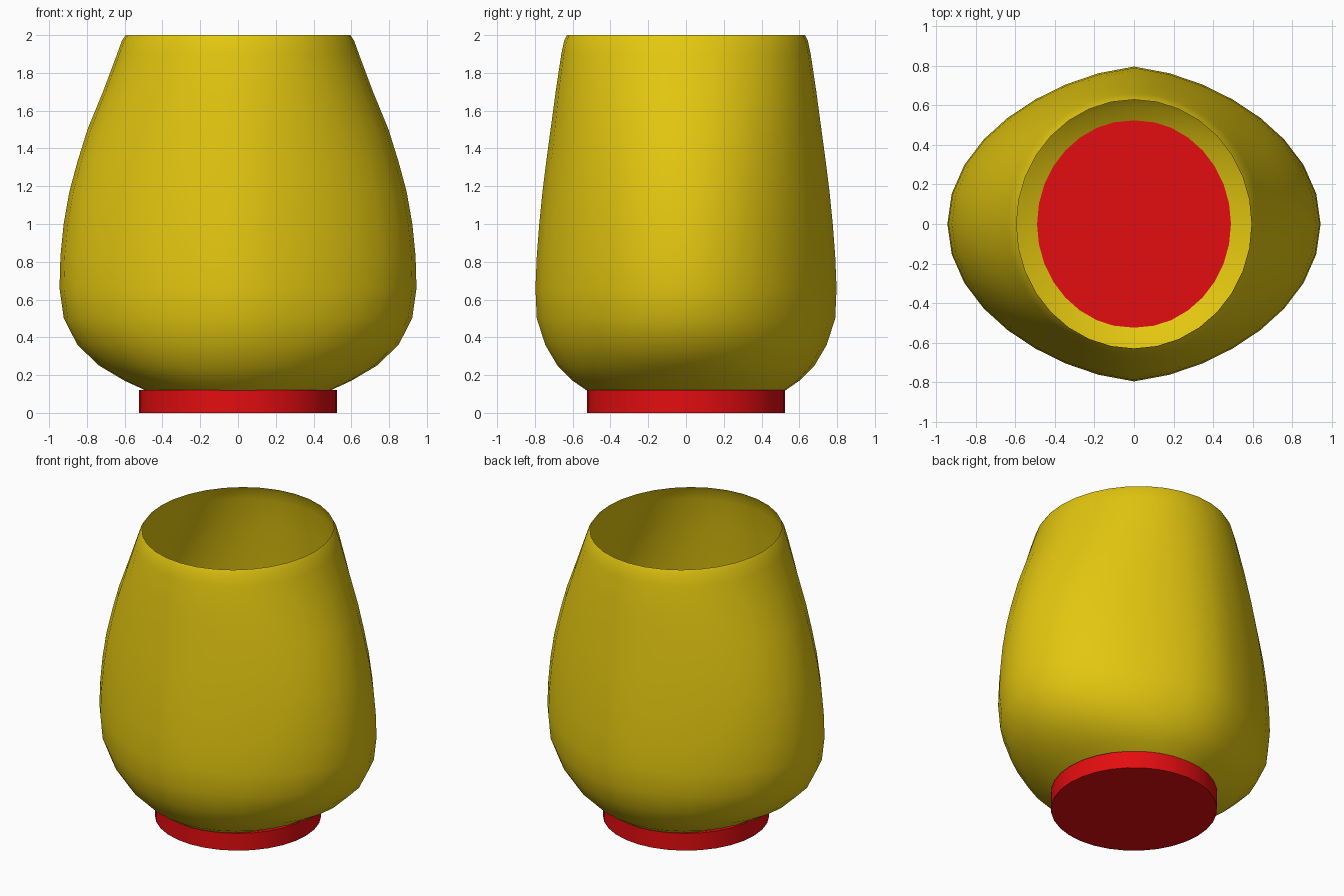
import bpy
import bmesh
from math import sin, cos, pi, radians

cube = bpy.data.objects.get("Cube")
if cube:
    bpy.data.objects.remove(cube, do_unlink=True)

SEGMENTS = 32


def make_material(name, colour):
    material = bpy.data.materials.new(name)
    material.use_nodes = True
    material.diffuse_color = colour
    material.node_tree.nodes["Principled BSDF"].inputs["Base Color"].default_value = colour
    return material


def add_object(name, bm, material):
    bmesh.ops.recalc_face_normals(bm, faces=bm.faces)
    mesh = bpy.data.meshes.new(name)
    bm.to_mesh(mesh)
    bm.free()
    obj = bpy.data.objects.new(name, mesh)
    bpy.context.collection.objects.link(obj)
    mesh.materials.append(material)
    bpy.ops.object.select_all(action="DESELECT")
    obj.select_set(True)
    bpy.context.view_layer.objects.active = obj
    bpy.ops.object.shade_smooth_by_angle(angle=radians(40))
    return obj


def add_ring(bm, height, half_width, half_depth):
    # Wide rings have slightly flattened shoulders; narrow ones are true ellipses
    flatten = max(0, half_width - half_depth) * 0.85
    ring = []
    for i in range(SEGMENTS):
        angle = 2 * pi * i / SEGMENTS
        scale = 1 - flatten * abs(sin(angle)) * cos(angle) ** 2
        ring.append(bm.verts.new((half_width * scale * sin(angle),
                                  half_depth * scale * cos(angle), height)))
    return ring


def bridge(bm, lower, upper):
    for i in range(SEGMENTS):
        j = (i + 1) % SEGMENTS
        bm.faces.new((lower[i], lower[j], upper[j], upper[i]))


yellow = make_material("golden yellow", (0.77, 0.57, 0.005, 1))
red = make_material("bright red", (0.77, 0.004, 0.005, 1))

# Open vessel wall: height, half width, half depth
profile = [
    (0.115, 0.48, 0.52), (0.17, 0.60, 0.60), (0.25, 0.735, 0.68),
    (0.36, 0.85, 0.745), (0.5, 0.922, 0.79), (0.66, 0.945, 0.797),
    (0.83, 0.94, 0.79), (1, 0.923, 0.777), (1.17, 0.893, 0.76),
    (1.33, 0.85, 0.74), (1.5, 0.797, 0.717), (1.7, 0.715, 0.69),
    (1.9, 0.64, 0.66), (1.97, 0.615, 0.645), (2, 0.595, 0.63),
]
bm = bmesh.new()
rings = [add_ring(bm, *row) for row in profile]
for lower, upper in zip(rings, rings[1:]):
    bridge(bm, lower, upper)
add_object("vessel_wall", bm, yellow)

# Solid round foot
bm = bmesh.new()
bottom = add_ring(bm, 0, 0.525, 0.525)
top = add_ring(bm, 0.12, 0.525, 0.525)
bridge(bm, bottom, top)
bm.faces.new(bottom)
bm.faces.new(top)
add_object("round_foot", bm, red)
